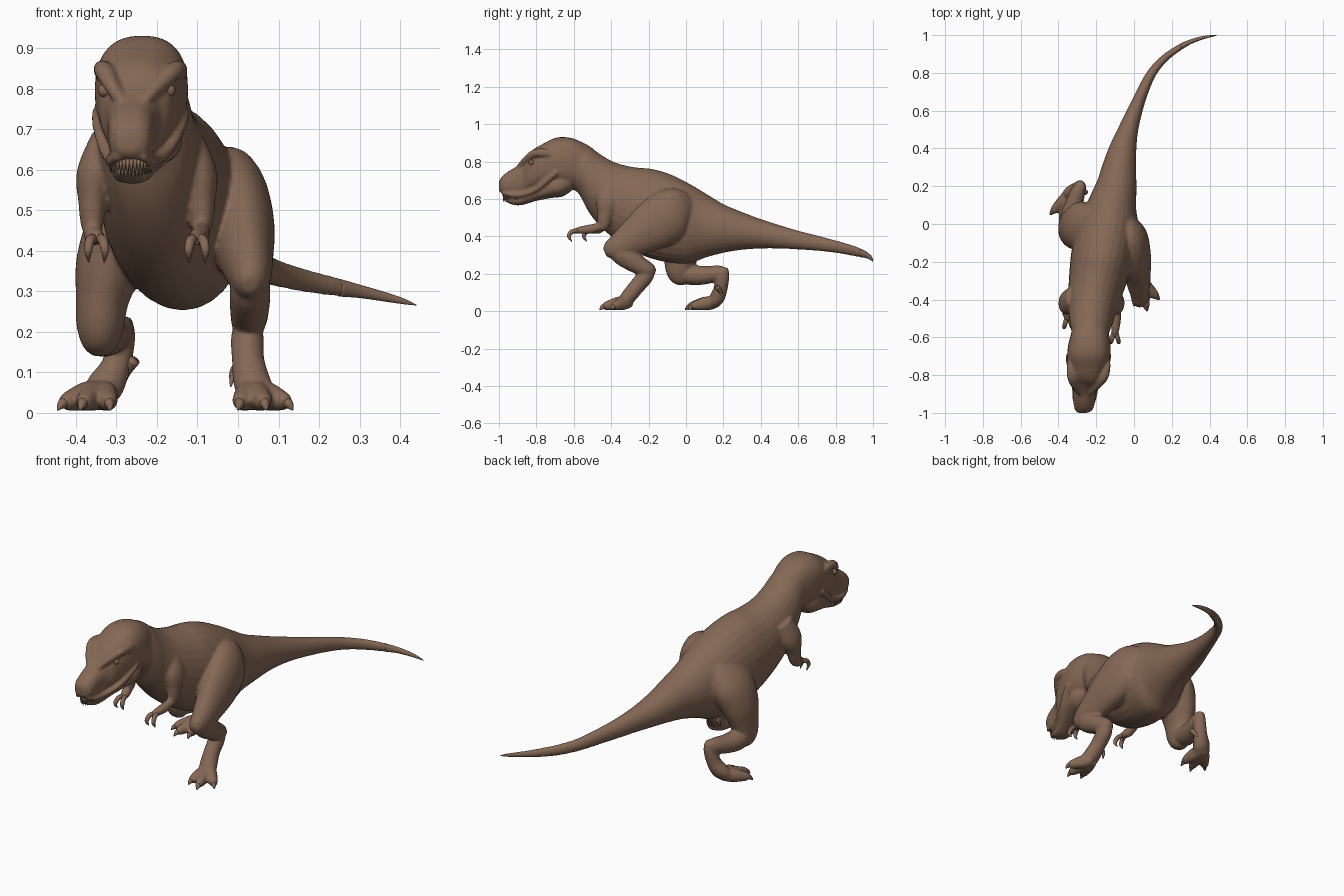
import bpy, bmesh, math
from mathutils import Vector, Matrix

brown = bpy.data.materials.new("brown_hide")
brown.diffuse_color = (0.235, 0.138, 0.091, 1)


def smooth_path(rows, steps=5):
    """Catmull-Rom through rows of (x, y, z, half width, half height)."""
    out, n = [], len(rows)
    for i in range(n - 1):
        a, b, c, d = rows[max(i - 1, 0)], rows[i], rows[i + 1], rows[min(i + 2, n - 1)]
        for s in range(steps):
            t = s / steps
            out.append([0.5 * (2 * q + (r - p) * t + (2 * p - 5 * q + 4 * r - u) * t * t
                               + (3 * q - p - 3 * r + u) * t ** 3)
                        for p, q, r, u in zip(a, b, c, d)])
    return out + [list(rows[-1])]


def tube(bm, rows, upright=False, power=1.0, sides=28):
    """Closed loft of elliptical rings; upright keeps the rings vertical."""
    rows = smooth_path(rows)
    rings = []
    for i, r in enumerate(rows):
        t = (Vector(rows[min(i + 1, len(rows) - 1)][:3]) - Vector(rows[max(i - 1, 0)][:3])).normalized()
        if upright:
            side, up = Vector((t.y, -t.x, 0)).normalized(), Vector((0, 0, 1))
        else:
            side = (Vector((1, 0, 0)) - t * t.x).normalized()
            up = t.cross(side)
        ring = []
        for k in range(sides):
            c, s = math.cos(math.tau * k / sides), math.sin(math.tau * k / sides)
            c, s = (math.copysign(abs(v) ** power, v) for v in (c, s))
            ring.append(bm.verts.new(Vector(r[:3]) + side * c * max(r[3], .001) + up * s * max(r[4], .001)))
        rings.append(ring)
    for a, b in zip(rings, rings[1:]):
        for k in range(sides):
            j = (k + 1) % sides
            bm.faces.new((a[k], a[j], b[j], b[k]))
    bm.faces.new(rings[0])
    bm.faces.new(rings[-1][::-1])


def profile(rows):
    """(y, x, half width, top, bottom) to tube rows."""
    return [(x, y, (t + b) / 2, w, (t - b) / 2) for y, x, w, t, b in rows]


def finish(bm, name):
    bmesh.ops.recalc_face_normals(bm, faces=bm.faces)
    me = bpy.data.meshes.new(name)
    bm.to_mesh(me)
    bm.free()
    ob = bpy.data.objects.new(name, me)
    bpy.context.collection.objects.link(ob)
    me.materials.append(brown)
    me.shade_smooth()
    return ob


skin, claws = bmesh.new(), bmesh.new()

# neck, trunk and tail
tube(skin, profile([
    (-.66, -.235, .085, .90, .67), (-.58, -.232, .098, .91, .635), (-.52, -.228, .115, .885, .53),
    (-.46, -.222, .125, .84, .455), (-.38, -.21, .14, .795, .385), (-.28, -.19, .155, .77, .32),
    (-.18, -.17, .165, .76, .28), (-.08, -.15, .165, .73, .258), (.02, -.13, .155, .68, .255),
    (.10, -.115, .13, .632, .285), (.20, -.093, .108, .572, .312), (.30, -.078, .09, .53, .328),
    (.40, -.058, .072, .492, .335), (.50, -.03, .053, .46, .335), (.60, .005, .04, .43, .33),
    (.70, .045, .031, .405, .323), (.80, .095, .025, .378, .312), (.88, .165, .02, .355, .298),
    (.94, .25, .016, .332, .287), (.965, .30, .012, .317, .284)]), upright=True)

# skull
tube(skin, profile([
    (-1.0, -.268, .025, .695, .645), (-.985, -.268, .045, .718, .628), (-.95, -.265, .056, .747, .617),
    (-.90, -.262, .06, .778, .612), (-.86, -.258, .068, .815, .62), (-.82, -.252, .09, .862, .64),
    (-.76, -.245, .105, .897, .66), (-.70, -.24, .114, .926, .665), (-.64, -.235, .112, .93, .66),
    (-.58, -.232, .10, .915, .66), (-.52, -.23, .085, .875, .68)]), upright=True, power=.82)

# lower jaw
tube(skin, profile([
    (-.968, -.265, .03, .606, .588), (-.93, -.264, .044, .615, .57), (-.88, -.26, .05, .625, .567),
    (-.80, -.25, .07, .665, .59), (-.72, -.242, .095, .72, .605), (-.66, -.237, .10, .74, .613),
    (-.61, -.234, .08, .74, .645)]), upright=True, power=.85)

# brow ridges, lips and nostril bumps, mirrored across the head
for s in (-1, 1):
    tube(skin, [(-.26 + s * .025, -.90, .765, .012, .012), (-.255 + s * .055, -.86, .805, .02, .018),
                (-.245 + s * .085, -.81, .843, .024, .022), (-.24 + s * .098, -.75, .845, .018, .022),
                (-.24 + s * .10, -.70, .83, .008, .01)])
    tube(skin, [(-.266 + s * .03, -.985, .635, .01, .012), (-.263 + s * .05, -.93, .622, .012, .014),
                (-.258 + s * .058, -.87, .625, .013, .014), (-.25 + s * .08, -.80, .652, .014, .014),
                (-.243 + s * .103, -.73, .71, .014, .015), (-.24 + s * .108, -.69, .745, .012, .014)])
    tube(skin, [(-.267 + s * .028, -.985, .675, .012, .014), (-.266 + s * .036, -.965, .70, .014, .016),
                (-.264 + s * .035, -.94, .72, .008, .01)])

# right leg, striding forward
tube(skin, [(-.07, .03, .55, .05, .07), (-.02, -.06, .53, .085, .135), (.005, -.17, .46, .085, .135),
            (.02, -.28, .39, .068, .10), (.03, -.36, .345, .053, .073), (.03, -.41, .325, .04, .05),
            (.03, -.435, .315, .018, .022)])
tube(skin, [(.03, -.38, .345, .04, .045), (.03, -.34, .305, .05, .06), (.028, -.25, .245, .047, .05),
            (.025, -.19, .215, .038, .038), (.025, -.165, .205, .016, .018)])
tube(skin, [(.025, -.20, .235, .026, .03), (.023, -.215, .19, .04, .043), (.025, -.265, .13, .04, .042),
            (.035, -.31, .075, .046, .04), (.05, -.34, .045, .045, .03)])

# left leg, trailing with a raised heel
tube(skin, [(-.21, .0, .58, .05, .09), (-.275, -.01, .47, .088, .13), (-.315, -.02, .37, .085, .115),
            (-.335, -.03, .28, .066, .09), (-.34, -.035, .21, .058, .072), (-.34, -.03, .16, .04, .045),
            (-.34, -.03, .14, .016, .02)])
tube(skin, [(-.34, -.05, .21, .045, .045), (-.335, .03, .193, .055, .054), (-.315, .11, .193, .047, .048),
            (-.295, .18, .205, .037, .04), (-.29, .22, .21, .015, .02)])
tube(skin, [(-.285, .20, .235, .022, .026), (-.285, .195, .19, .032, .037), (-.30, .185, .12, .036, .037),
            (-.325, .165, .07, .046, .04), (-.345, .14, .045, .045, .03)])


# feet: three toes with claws and a small hind claw
def foot(heel, tips, spur):
    h = Vector(heel)
    for x, y in tips:
        tip = Vector((x, y, .01))
        a, b, c = h.lerp(tip, .35), h.lerp(tip, .65), h.lerp(tip, .84)
        tube(skin, [(*h, .03, .03), (a.x, a.y, .042, .031, .036), (b.x, b.y, .033, .026, .028),
                    (c.x, c.y, .026, .019, .02), (*h.lerp(tip, .9).xy, .022, .008, .008)])
        tube(claws, [(*h.lerp(tip, .78).xy, .028, .012, .012), (*h.lerp(tip, .9).xy, .022, .012, .013),
                     (*tip.xy, .007, .002, .002)], sides=12)
    s = Vector(spur)
    tube(claws, [(*(s + Vector((.02, -.02, .03))), .014, .014), (*s, .011, .011),
                 (s.x - .008, s.y - .012, s.z - .035, .002, .002)], sides=12)


foot((.035, -.30, .05), [(.135, -.40), (.07, -.462), (.0, -.435)], (-.01, -.265, .10))
foot((-.335, .165, .05), [(-.445, .05), (-.39, -.005), (-.315, .01)], (-.275, .185, .10))


# small arms with two hooked fingers
def arm(s, reach):
    x = lambda d: -.225 + s * d
    y = lambda d: -.435 - d * reach
    tube(skin, [(x(.095), -.39, .68, .04, .06), (x(.128), -.415, .59, .045, .065),
                (x(.134), -.43, .52, .035, .045), (x(.135), -.44, .46, .027, .032),
                (x(.133), -.445, .432, .014, .015)])
    tube(skin, [(x(.135), y(-.005), .46, .02, .02), (x(.132), y(.07), .44, .024, .025),
                (x(.125), y(.13), .433, .021, .02), (x(.122), y(.165), .425, .014, .013)])
    for d in (-.016, .016):
        base = y(.145)
        tube(claws, [(x(.124 + d * .5), base, .43, .012, .012), (x(.124 + d), base - .03, .425, .012, .012),
                     (x(.124 + d * 1.3), base - .046, .40, .01, .01),
                     (x(.124 + d * 1.2), base - .03, .372, .002, .002)], sides=12)


arm(1, 1.0)
arm(-1, .45)

# fuse the skin into one smooth surface
body = finish(skin, "body")
mod = body.modifiers.new("fuse", 'REMESH')
mod.mode, mod.voxel_size, mod.use_smooth_shade = 'VOXEL', .0065, True
mod = body.modifiers.new("soften", 'SMOOTH')
mod.factor, mod.iterations = .5, 6
deps = bpy.context.evaluated_depsgraph_get()
fused = bpy.data.meshes.new_from_object(body.evaluated_get(deps))
body.modifiers.clear()
body.data = fused
fused.materials.clear()
fused.materials.append(brown)
fused.shade_smooth()

finish(claws, "claws")

# thin end of the tail
tip = bmesh.new()
tube(tip, [(.25, .94, .309, .0155, .022), (.30, .965, .30, .012, .0165), (.36, .985, .287, .009, .012),
           (.41, .995, .275, .005, .007), (.44, .999, .266, .001, .001)], upright=True)
finish(tip, "tail_tip")

# teeth along the upper jaw
teeth = bmesh.new()
for k in range(-9, 10):
    a = k / 9
    px = -.263 + .052 * math.sin(a * math.pi / 2)
    py = -.975 + .12 * abs(a) ** 2.2
    bmesh.ops.create_cone(teeth, cap_ends=True, segments=8, radius1=.001, radius2=.0065, depth=.045,
                          matrix=Matrix.Translation((px, py, .606 + .012 * abs(a))))
finish(teeth, "teeth")

# eyes
eyes = bmesh.new()
for s in (-1, 1):
    bmesh.ops.create_uvsphere(eyes, u_segments=16, v_segments=10, radius=.016,
                              matrix=Matrix.Translation((-.25 + s * .08, -.825, .795)))
finish(eyes, "eyes")
